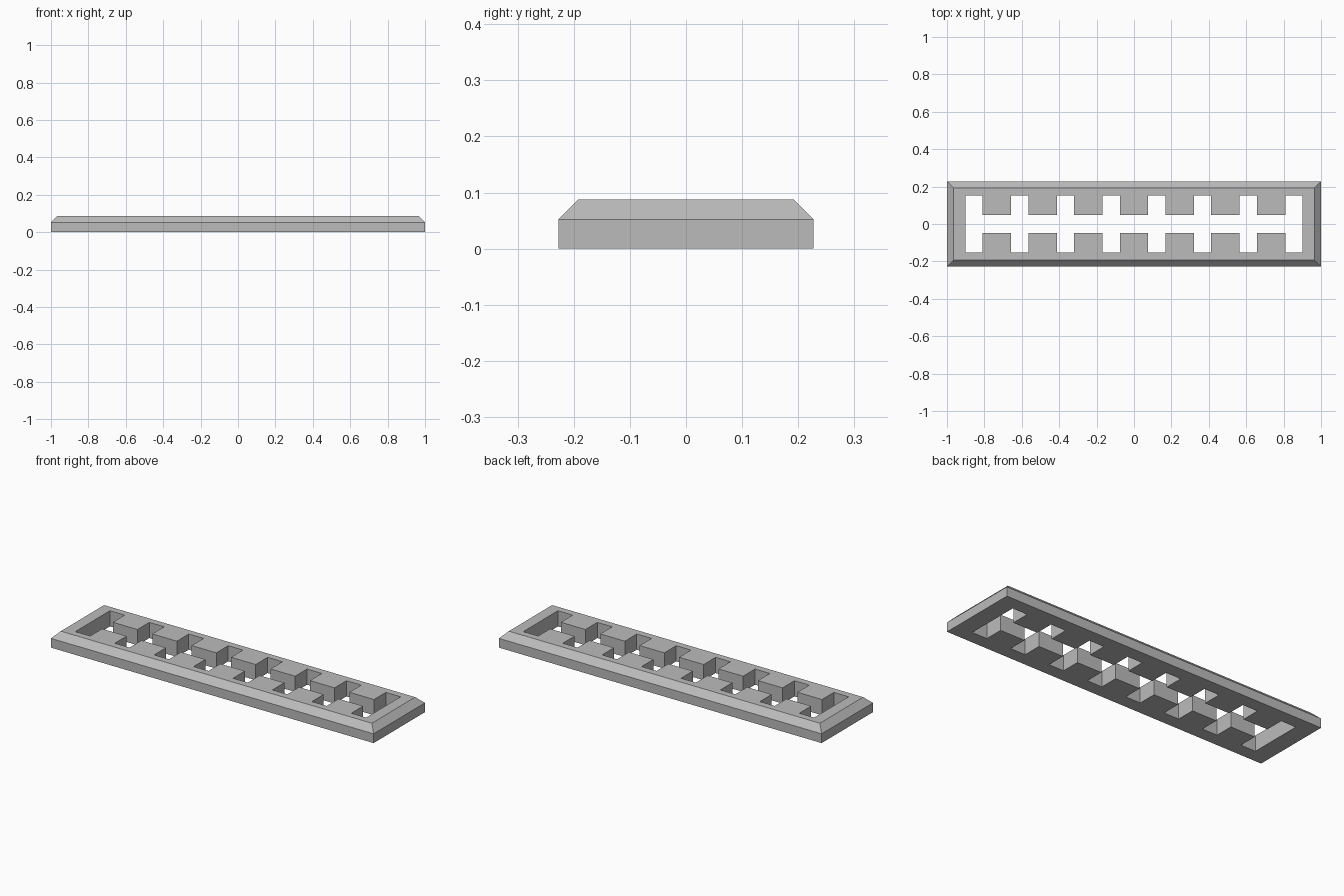
import bpy
import bmesh

default = bpy.data.objects.get("Cube")
if default:
    bpy.data.objects.remove(default, do_unlink=True)

HALF_X, HALF_Y = 1.0, 0.2275
RIM_Z, TOP_Z = 0.052, 0.088
CHAMFER = 0.036
SLOTS, SLOT_W, SLOT_Y = 8, 0.092, 0.153
SLOT_END = 0.901
CHANNEL_Y = 0.048

grey = bpy.data.materials.new("plain grey")
grey.use_nodes = True
colour = (0.5, 0.5, 0.5, 1)
grey.diffuse_color = colour
grey.node_tree.nodes["Principled BSDF"].inputs["Base Color"].default_value = colour


def add_object(name, bm):
    bmesh.ops.recalc_face_normals(bm, faces=bm.faces)
    mesh = bpy.data.meshes.new(name)
    bm.to_mesh(mesh)
    bm.free()
    mesh.materials.append(grey)
    obj = bpy.data.objects.new(name, mesh)
    bpy.context.collection.objects.link(obj)
    return obj


def prism(outline, z0, z1):
    """Closed prism from an outline; returns its bmesh and top face."""
    bm = bmesh.new()
    base = bm.faces.new([bm.verts.new((x, y, z0)) for x, y in outline])
    new = bmesh.ops.extrude_face_region(bm, geom=[base], use_keep_orig=True)["geom"]
    top = next(g for g in new if isinstance(g, bmesh.types.BMFace))
    for v in top.verts:
        v.co.z = z1
    return bm, top


# Slab with a chamfered upper rim
corners = [(-HALF_X, -HALF_Y), (HALF_X, -HALF_Y), (HALF_X, HALF_Y), (-HALF_X, HALF_Y)]
bm, top = prism(corners, 0, RIM_Z)
bm.normal_update()
bmesh.ops.recalc_face_normals(bm, faces=bm.faces)
bmesh.ops.inset_region(bm, faces=[top], thickness=CHAMFER, use_even_offset=True)
for v in top.verts:
    v.co.z = TOP_Z
plate = add_object("grate_plate", bm)

# Comb-shaped opening: a central channel crossed by evenly spaced slots
pitch = (2 * SLOT_END - SLOT_W) / (SLOTS - 1)
upper = []
for i in range(SLOTS):
    left = -SLOT_END + i * pitch
    right = left + SLOT_W
    if i > 0:
        upper.append((left, CHANNEL_Y))
    upper += [(left, SLOT_Y), (right, SLOT_Y)]
    if i < SLOTS - 1:
        upper.append((right, CHANNEL_Y))
lower = [(x, -y) for x, y in reversed(upper)]
bm, _ = prism(upper + lower, -0.1, 0.2)
cutter = add_object("opening_cutter", bm)
cutter.hide_render = True

# Cut the opening through the slab, then drop the cutter
cut = plate.modifiers.new("opening", 'BOOLEAN')
cut.operation = 'DIFFERENCE'
cut.solver = 'EXACT'
cut.object = cutter
bpy.context.view_layer.objects.active = plate
bpy.ops.object.modifier_apply(modifier=cut.name)
bpy.data.objects.remove(cutter, do_unlink=True)
